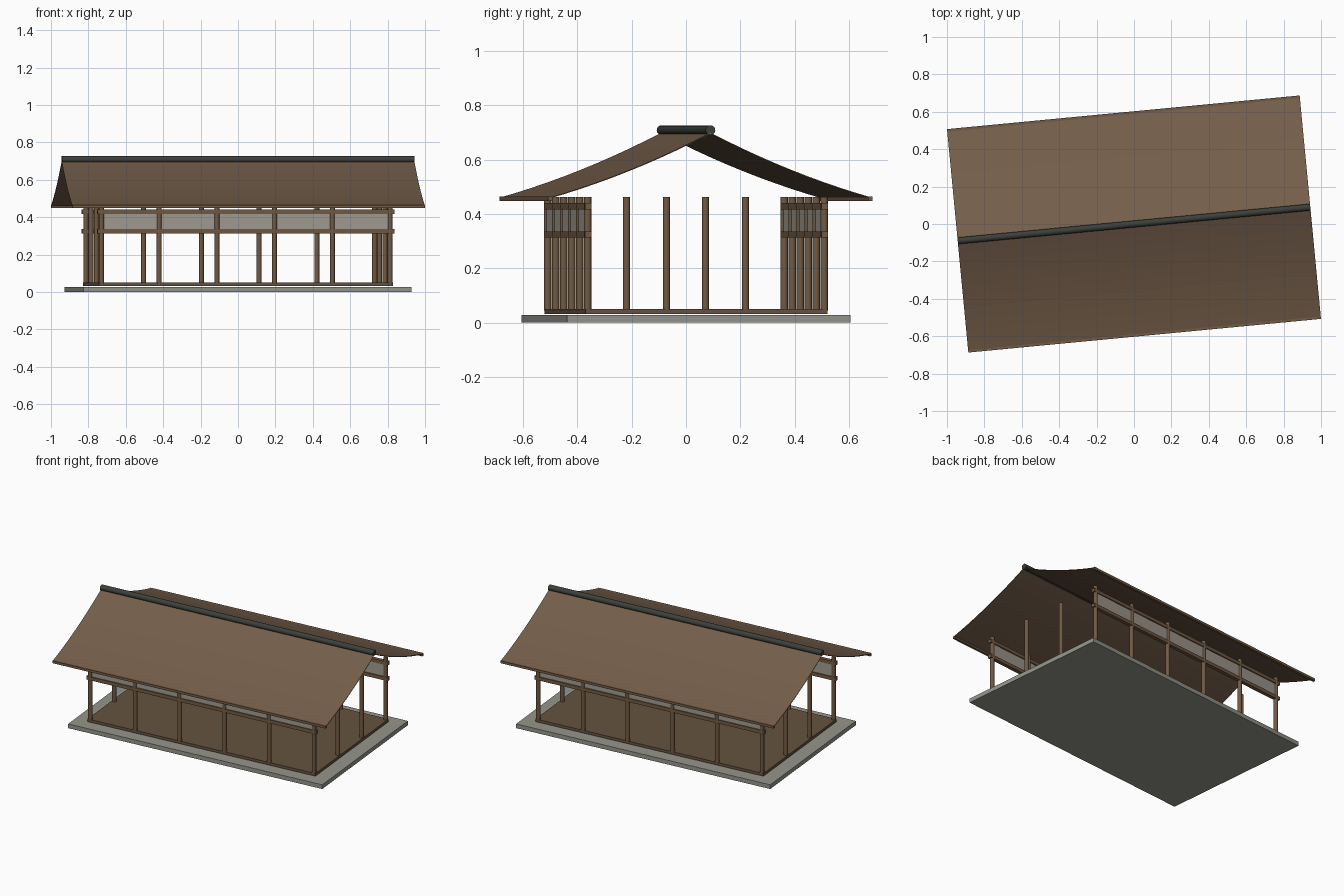
import bpy, bmesh, math
from mathutils import Matrix

if "Cube" in bpy.data.objects:
    bpy.data.objects.remove(bpy.data.objects["Cube"], do_unlink=True)

# The whole building is turned slightly about the vertical axis
TURN = Matrix.Rotation(math.radians(5.45), 4, 'Z')
POST_X, POST_Y = 0.775, 0.4375      # corner post positions
ROOF_X, ROOF_Y = 0.947, 0.6         # roof half length and half depth


def material(name, rgb):
    m = bpy.data.materials.new(name)
    m.use_nodes = True
    m.diffuse_color = (*rgb, 1)
    m.node_tree.nodes["Principled BSDF"].inputs["Base Color"].default_value = (*rgb, 1)
    return m


THATCH = material("roof_brown", (0.175, 0.112, 0.069))
WOOD = material("timber_brown", (0.165, 0.102, 0.058))
FLOOR = material("floor_brown", (0.13, 0.086, 0.05))
STONE = material("stone_grey", (0.30, 0.30, 0.265))
PLASTER = material("plaster_grey", (0.36, 0.335, 0.285))
TILE = material("ridge_dark_grey", (0.045, 0.05, 0.042))


def add(name, bm, mat):
    bmesh.ops.recalc_face_normals(bm, faces=bm.faces)
    mesh = bpy.data.meshes.new(name)
    bm.to_mesh(mesh)
    bm.free()
    mesh.materials.append(mat)
    ob = bpy.data.objects.new(name, mesh)
    ob.matrix_world = TURN
    bpy.context.collection.objects.link(ob)
    return ob


def box(name, mat, half_x, half_y, z0, z1, y=0):
    bm = bmesh.new()
    size = Matrix.Diagonal((2 * half_x, 2 * half_y, z1 - z0, 1))
    bmesh.ops.create_cube(bm, size=1, matrix=Matrix.Translation((0, y, (z0 + z1) / 2)) @ size)
    return add(name, bm, mat)


def cylinder(name, mat, radius, length, sides, matrix):
    bm = bmesh.new()
    bmesh.ops.create_cone(bm, cap_ends=True, segments=sides, radius1=radius,
                          radius2=radius, depth=length, matrix=matrix)
    ob = add(name, bm, mat)
    for p in ob.data.polygons:
        p.use_smooth = len(p.vertices) == 4
    for e in ob.data.edges:
        a, b = (ob.data.vertices[i].co for i in e.vertices)
        e.use_edge_sharp = (a - b).length < length / 2
    return ob


def post(name, x, y):
    z0, z1 = 0.045, 0.463
    cylinder(name, WOOD, 0.0135, z1 - z0, 12, Matrix.Translation((x, y, (z0 + z1) / 2)))


# Base and floor
box("stone_base", STONE, 0.881, 0.524, 0, 0.028)
box("wooden_floor", FLOOR, 0.79, 0.447, 0.033, 0.051)

for side, s in (("front", -1), ("back", 1)):
    # Long rows of posts with two rails and a panel between them
    for i in range(6):
        post(f"{side}_post_{i + 1}", POST_X * (2 * i / 5 - 1), s * POST_Y)
    box(f"{side}_lower_rail", WOOD, 0.797, 0.012, 0.313, 0.336, s * POST_Y)
    box(f"{side}_upper_rail", WOOD, 0.797, 0.012, 0.417, 0.44, s * POST_Y)
    box(f"{side}_panel", PLASTER, POST_X, 0.005, 0.336, 0.417, s * POST_Y)

    # Curved roof slope: a swept profile given a little thickness
    bm = bmesh.new()
    rows = []
    for i in range(11):
        t = i / 10
        z = 0.70 - 0.31 * t + 0.07 * t * t
        rows.append([bm.verts.new((x, s * ROOF_Y * t, z - d))
                     for x, d in ((-ROOF_X, 0), (ROOF_X, 0), (ROOF_X, 0.004), (-ROOF_X, 0.004))])
    for a, b in zip(rows, rows[1:]):
        for k in range(4):
            n = (k + 1) % 4
            bm.faces.new((a[k], a[n], b[n], b[k]))
    bm.faces.new(rows[0])
    bm.faces.new(rows[-1])
    add(f"{side}_roof_slope", bm, THATCH)
    box(f"{side}_eave_board", WOOD, ROOF_X, 0.008, 0.448, 0.464, s * 0.592)

# Posts at the open gable ends
for side, s in (("right", -1), ("left", 1)):
    for k in (-1, 1):
        post(f"{side}_gable_post_{'back' if k > 0 else 'front'}", s * POST_X, k * POST_Y / 3)

# Ridge roll
cylinder("ridge_roll", TILE, 0.018, 2 * ROOF_X, 16,
         Matrix.Translation((0, 0, 0.709)) @ Matrix.Rotation(math.pi / 2, 4, 'Y'))
